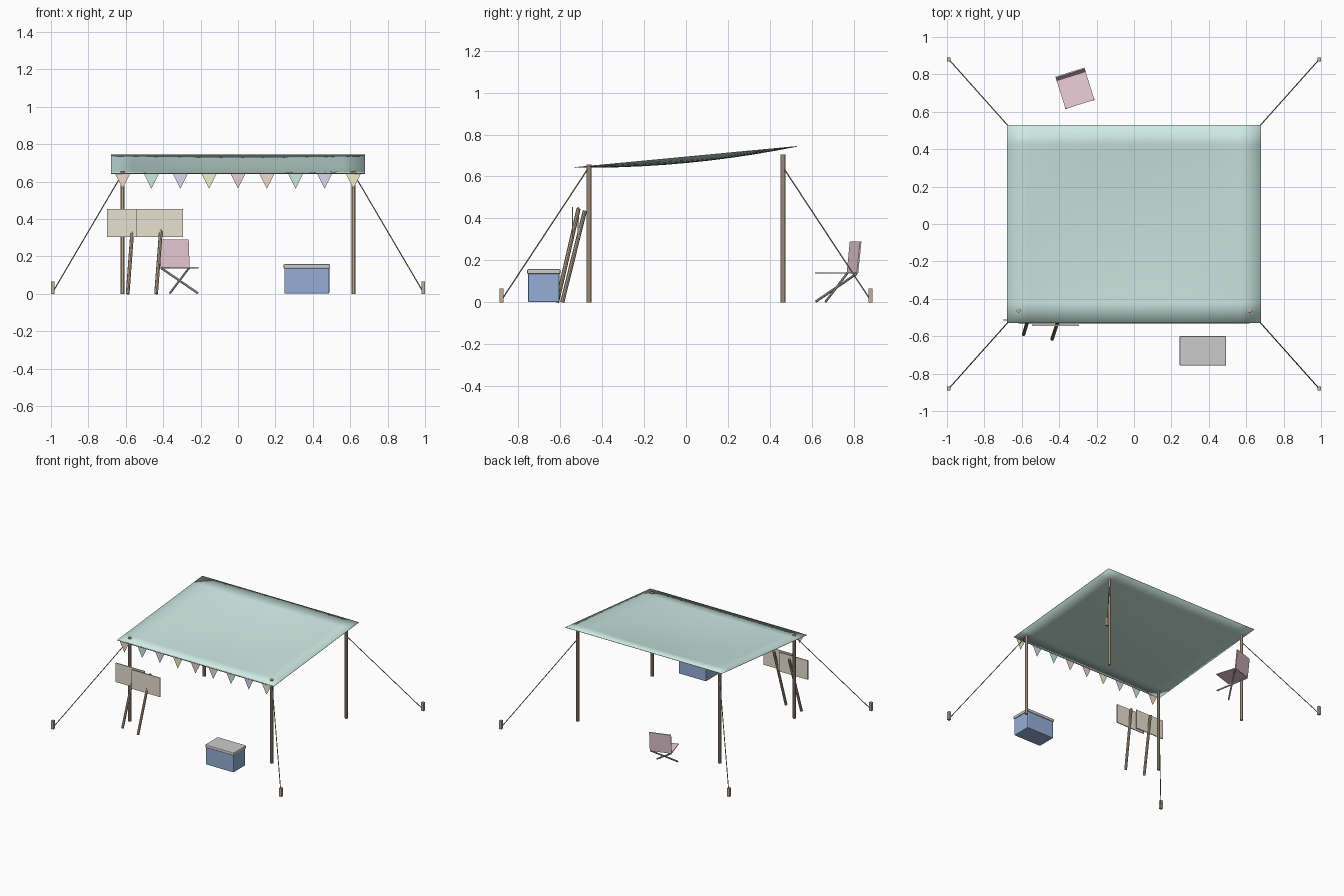
import bpy, bmesh, math
from mathutils import Vector, Matrix

if "Cube" in bpy.data.objects:
    bpy.data.objects.remove(bpy.data.objects["Cube"])


def mat(name, r, g, b):
    m = bpy.data.materials.new(name)
    m.diffuse_color = (r, g, b, 1)
    m.use_nodes = True
    m.node_tree.nodes["Principled BSDF"].inputs["Base Color"].default_value = m.diffuse_color
    return m


MINT = mat("mint_cloth", 0.62, 0.83, 0.77)
WOOD = mat("wood", 0.56, 0.43, 0.32)
ROPE = mat("rope", 0.35, 0.31, 0.28)
BOARD = mat("board", 0.80, 0.75, 0.63)
BLUE = mat("blue_plastic", 0.30, 0.43, 0.68)
PINK = mat("pink_cloth", 0.85, 0.62, 0.70)
FLAGS = [mat("flag_peach", 0.90, 0.72, 0.62), mat("flag_mint", 0.60, 0.83, 0.75),
         mat("flag_lilac", 0.74, 0.70, 0.88), mat("flag_yellow", 0.90, 0.86, 0.62), PINK]


def finish(bm, name, material):
    me = bpy.data.meshes.new(name)
    bmesh.ops.recalc_face_normals(bm, faces=bm.faces)
    bm.to_mesh(me)
    bm.free()
    ob = bpy.data.objects.new(name, me)
    bpy.context.collection.objects.link(ob)
    if material:
        me.materials.append(material)
    return ob


def box(name, center, size, material=None, turn=None, bevel=0):
    bm = bmesh.new()
    bmesh.ops.create_cube(bm, size=1)
    bmesh.ops.scale(bm, vec=size, verts=bm.verts)
    if bevel:
        bmesh.ops.bevel(bm, geom=bm.edges[:], offset=bevel, segments=2, profile=0.5, affect='EDGES')
    if turn:
        bmesh.ops.transform(bm, matrix=turn, verts=bm.verts)
    bmesh.ops.translate(bm, vec=center, verts=bm.verts)
    return finish(bm, name, material)


def rod(name, a, b, radius, material=None, sides=8):
    a, b = Vector(a), Vector(b)
    bm = bmesh.new()
    bmesh.ops.create_cone(bm, cap_ends=True, segments=sides, radius1=radius,
                          radius2=radius, depth=(b - a).length)
    spin = Matrix.Rotation(math.pi / sides, 4, 'Z')
    turn = (b - a).to_track_quat('Z', 'Y').to_matrix().to_4x4()
    bmesh.ops.transform(bm, matrix=Matrix.Translation((a + b) / 2) @ turn @ spin, verts=bm.verts)
    return finish(bm, name, material)


# Sagging canopy: straight edges, rising to the back
bm = bmesh.new()
bmesh.ops.create_grid(bm, x_segments=12, y_segments=10, size=1)
for v in bm.verts:
    u, w = v.co.x, v.co.y
    v.co = (0.68 * u, 0.528 * w, 0.695 + 0.05 * w - 0.028 * (1 - u * u) * (1 - w * w))
canopy = finish(bm, "canopy", MINT)
canopy.modifiers.new("thickness", 'SOLIDIFY').thickness = 0.003
bpy.context.view_layer.objects.active = canopy
canopy.select_set(True)
bpy.ops.object.shade_smooth_by_angle()

# Poles, guy ropes and stakes at the four corners
for sx, side in ((-1, "left"), (1, "right")):
    for sy, end, top in ((-1, "front", 0.658), (1, "back", 0.705)):
        tag = f"{end}_{side}"
        rod("pole_" + tag, (sx * 0.617, sy * 0.462, 0), (sx * 0.617, sy * 0.462, top), 0.012, WOOD)
        rod("rope_" + tag, (sx * 0.617, sy * 0.462, 0.645), (sx * 0.99, sy * 0.88, 0.01), 0.003, ROPE, 6)
        box("stake_" + tag, (sx * 0.99, sy * 0.88, 0.0325), (0.02, 0.02, 0.065), WOOD)

# Bunting along the front edge
rod("bunting_cord", (-0.617, -0.528, 0.643), (0.617, -0.528, 0.643), 0.003, ROPE, 6)
for i in range(9):
    x = -0.617 + i * 0.15425
    bm = bmesh.new()
    bm.faces.new([bm.verts.new(p) for p in
                  ((x - 0.04, -0.528, 0.642), (x, -0.528, 0.562), (x + 0.04, -0.528, 0.642))])
    finish(bm, f"flag_{i + 1}", FLAGS[i % 5])

# Two boards on leaning sticks
for n, foot, top, c in ((1, (-0.59, -0.59, 0), (-0.558, -0.482, 0.437), (-0.575, -0.513, 0.38)),
                        (2, (-0.438, -0.615, 0), (-0.404, -0.512, 0.447), (-0.42, -0.541, 0.38))):
    rod(f"sign_stick_{n}", foot, top, 0.010, WOOD)
    box(f"sign_board_{n}", c, (0.25, 0.007, 0.15), BOARD)

# Cool box with lid
box("cooler_body", (0.368, -0.678, 0.07), (0.24, 0.15, 0.138), BLUE, bevel=0.006)
box("cooler_lid", (0.368, -0.678, 0.147), (0.25, 0.158, 0.024), bevel=0.006)

# Folding chair, turned about the vertical
yaw = Matrix.Rotation(math.radians(17.5), 4, 'Z')
chair = Vector((-0.313, 0.717, 0))


def at(x, y, z):
    return chair + yaw @ Vector((x, y, z))


box("chair_seat", at(0, 0, 0.14), (0.162, 0.162, 0.007), PINK, yaw)
box("chair_back", at(0, 0.088, 0.215), (0.162, 0.007, 0.152), PINK,
    yaw @ Matrix.Rotation(math.radians(-6), 4, 'X'))
for s, side in ((-1, "left"), (1, "right")):
    rod(f"chair_leg_{side}", at(s * 0.078, 0.078, 0.138), at(-s * 0.078, -0.078, 0.004), 0.006)
